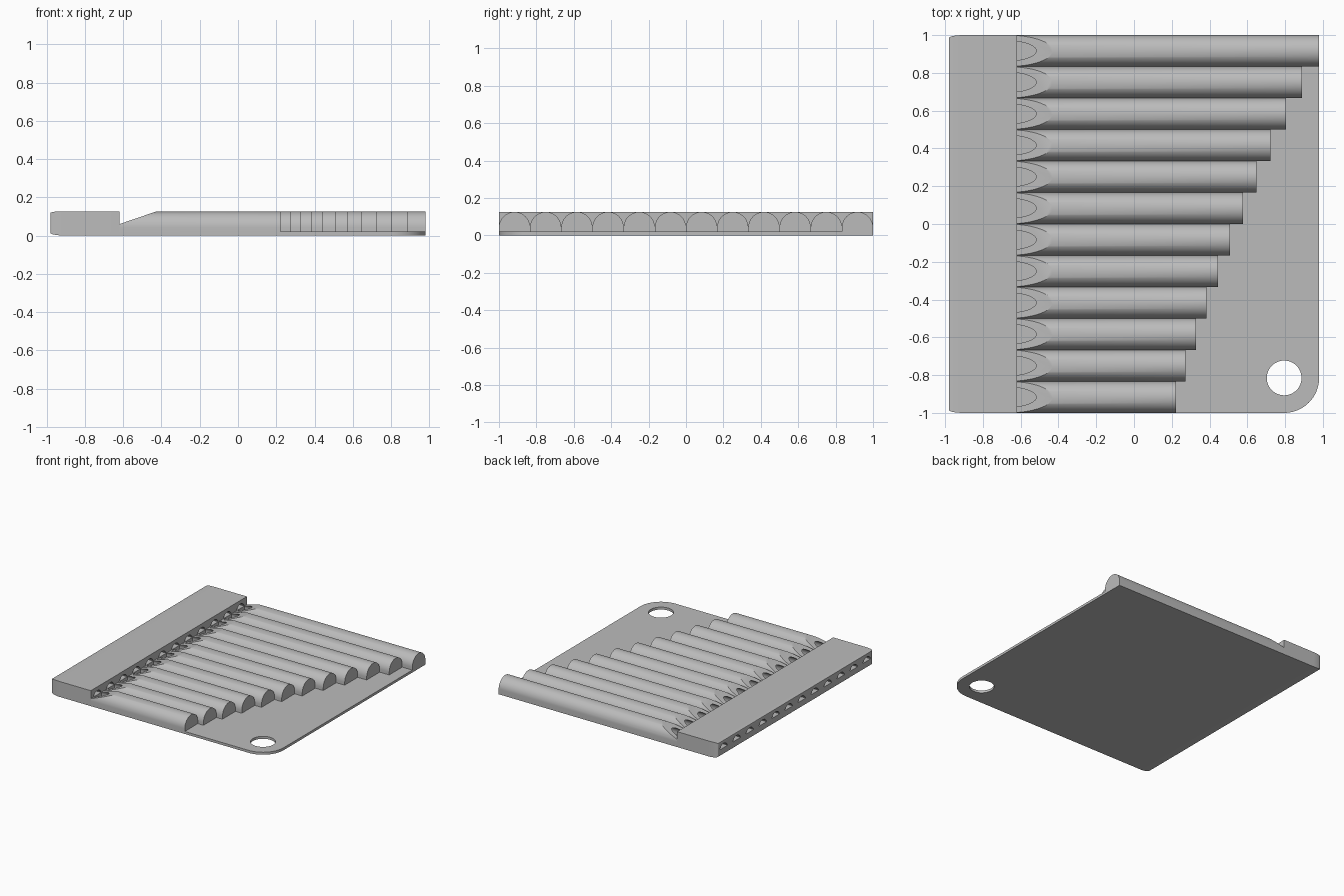
import bpy, bmesh, math
from mathutils import Vector

if "Cube" in bpy.data.objects:
    bpy.data.objects.remove(bpy.data.objects["Cube"])

PIPES = 12
PITCH = 2.0 / PIPES
FLOOR, TOP = 0.02, 0.125       # base plate top, overall top
R = PITCH / 2                  # outer pipe radius
SPRING = TOP - R               # height where the arch starts
BORE = R - 0.03                # inner radius
LIP = -0.62                    # mouthpiece / pipe joint
LEFT, RIGHT = -0.98, 0.98

grey = bpy.data.materials.new("grey plastic")
grey.diffuse_color = (0.5, 0.5, 0.5, 1)
grey.use_nodes = True
grey.node_tree.nodes["Principled BSDF"].inputs["Base Color"].default_value = grey.diffuse_color


def finish(name, bm):
    bmesh.ops.recalc_face_normals(bm, faces=bm.faces)
    me = bpy.data.meshes.new(name)
    bm.to_mesh(me)
    bm.free()
    ob = bpy.data.objects.new(name, me)
    bpy.context.collection.objects.link(ob)
    me.materials.append(grey)
    return ob


def prism(bm, points, shift):
    """Extrude a closed outline of 3D points along a vector."""
    face = bm.faces.new([bm.verts.new(p) for p in points])
    new = bmesh.ops.extrude_face_region(bm, geom=[face])["geom"]
    bmesh.ops.translate(bm, vec=Vector(shift),
                        verts=[v for v in new if isinstance(v, bmesh.types.BMVert)])


def arch(x, y, radius, bottom, steps=32):
    """Arch outline across the pipe, flat at the given bottom height."""
    a0 = math.asin(max(0, bottom - SPRING) / radius)
    pts = [(x, y + radius * math.cos(a), SPRING + radius * math.sin(a))
           for a in (a0 + (math.pi - 2 * a0) * i / steps for i in range(steps + 1))]
    if bottom < SPRING:
        pts += [(x, y - radius, bottom), (x, y + radius, bottom)]
    return pts


def cut(ob, cutter):
    mod = ob.modifiers.new("cut", 'BOOLEAN')
    mod.operation, mod.solver, mod.object = 'DIFFERENCE', 'EXACT', cutter
    bpy.context.view_layer.objects.active = ob
    bpy.ops.object.modifier_apply(modifier=mod.name)
    bpy.data.objects.remove(cutter)


def smooth(ob):
    bpy.ops.object.select_all(action='DESELECT')
    ob.select_set(True)
    bpy.context.view_layer.objects.active = ob
    bpy.ops.object.shade_smooth_by_angle(angle=math.radians(30))


# Base plate with one rounded corner and a hanging hole
CX, CY, CR = 0.795, -0.815, 0.185
outline = [(LIP, 1, 0), (LIP, -1, 0)]
outline += [(CX + CR * math.cos(a), CY + CR * math.sin(a), 0)
            for a in (math.radians(-90 + 90 * i / 20) for i in range(21))]
outline.append((RIGHT, 1, 0))
bm = bmesh.new()
prism(bm, outline, (0, 0, FLOOR))
base = finish("base_plate", bm)
bm = bmesh.new()
prism(bm, [(CX + 0.092 * math.cos(math.tau * i / 48),
            CY + 0.092 * math.sin(math.tau * i / 48), -0.1) for i in range(48)], (0, 0, 0.3))
cut(base, finish("hole_cutter", bm))
smooth(base)

# Mouthpiece: rectangular sections that shrink softly at the blowing end
def ease(d, length, depth):
    t = max(0, 1 - d / length)
    return depth * (1 - math.sqrt(1 - t * t))

bm = bmesh.new()
rings = []
for d in (0, 0.001, 0.004, 0.009, 0.016, 0.025, 0.04, 0.06, 0.08, LIP - LEFT):
    w = 1 - ease(d, 0.08, 0.015)
    lo, hi = ease(d, 0.08, 0.014), TOP - ease(d, 0.03, 0.008)
    rings.append([bm.verts.new((LEFT + d, y, z))
                  for y, z in ((-w, lo), (w, lo), (w, hi), (-w, hi))])
for a, b in zip(rings, rings[1:]):
    for i in range(4):
        j = (i + 1) % 4
        bm.faces.new((a[i], a[j], b[j], b[i]))
bm.faces.new(rings[0])
bm.faces.new(rings[-1])
mouthpiece = finish("mouthpiece", bm)

# Windways through the mouthpiece
centres = [1 - PITCH * (i + 0.5) for i in range(PIPES)]
bm = bmesh.new()
for y in centres:
    prism(bm, arch(LEFT - 0.1, y, BORE, 0.06), (0.6, 0, 0))
cut(mouthpiece, finish("windway_cutter", bm))
smooth(mouthpiece)

# Pipes, each a semitone shorter, hollow and cut to a sloping lip
SLOPE = (TOP - 0.06) / 0.19
for i, y in enumerate(centres):
    end = min(RIGHT, -0.63 + 1.61 * 2 ** (-i / 12))
    bm = bmesh.new()
    prism(bm, arch(LIP, y, R, FLOOR), (end - LIP, 0, 0))
    pipe = finish(f"pipe_{i + 1}", bm)

    bm = bmesh.new()
    prism(bm, arch(LIP - 0.1, y, BORE, 0.0), (end - 0.03 - LIP + 0.1, 0, 0))
    cut(pipe, finish("bore_cutter", bm))

    bm = bmesh.new()
    prism(bm, [(LIP - 0.1, y - 0.2, 0.06 - 0.1 * SLOPE), (LIP + 0.4, y - 0.2, 0.06 + 0.4 * SLOPE),
               (LIP - 0.1, y - 0.2, 0.06 + 0.4 * SLOPE)], (0, 0.4, 0))
    cut(pipe, finish("lip_cutter", bm))
    smooth(pipe)
